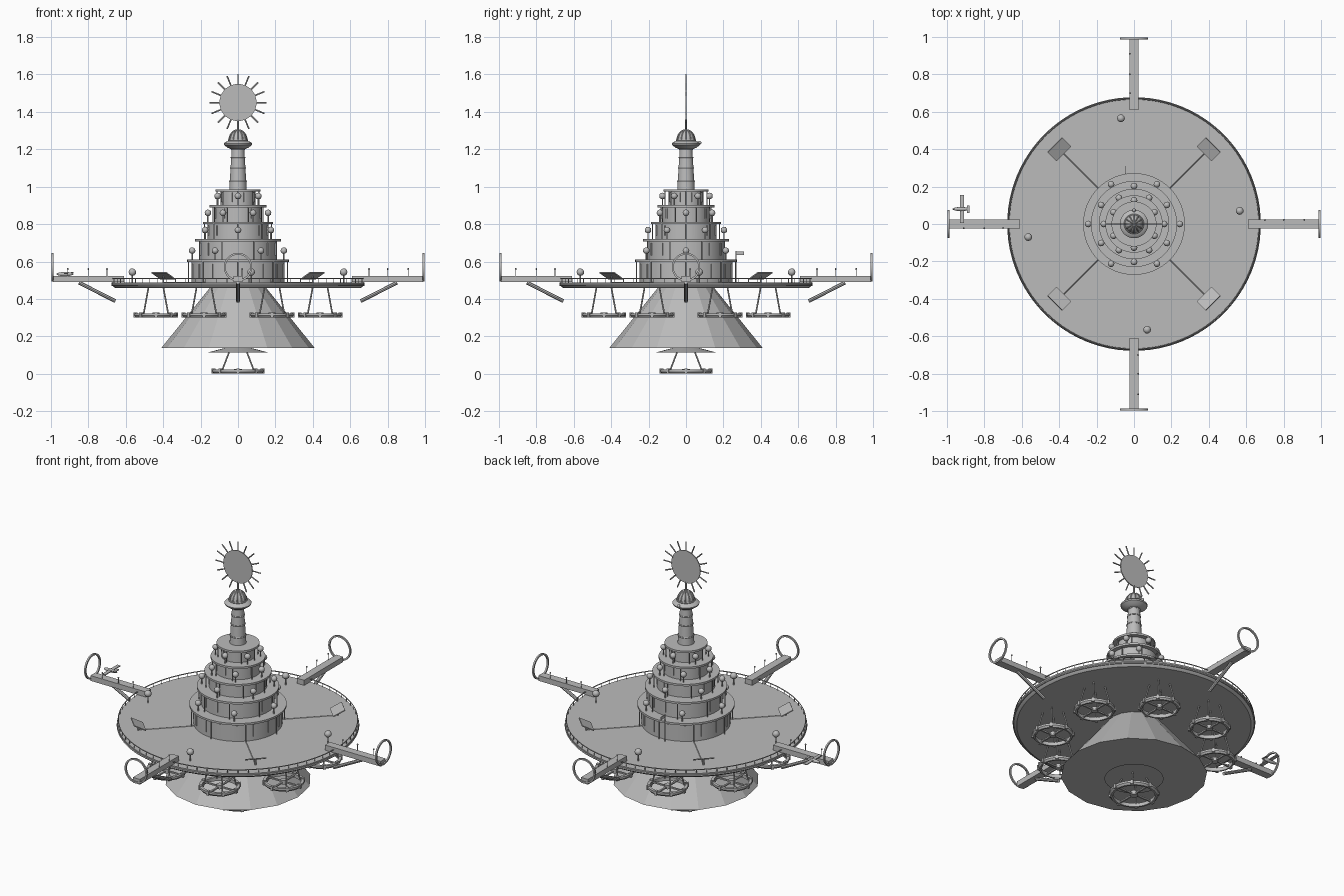
import bpy, bmesh
from math import pi, cos, sin, radians
from mathutils import Matrix, Vector

old = bpy.data.objects.get("Cube")
if old:
    bpy.data.objects.remove(old)

grey = bpy.data.materials.new("plain grey")
grey.use_nodes = True
GREY = (0.5, 0.5, 0.5, 1)
grey.diffuse_color = GREY
grey.node_tree.nodes["Principled BSDF"].inputs["Base Color"].default_value = GREY


def finish(bm, name, smooth=True):
    bmesh.ops.recalc_face_normals(bm, faces=bm.faces)
    mesh = bpy.data.meshes.new(name)
    bm.to_mesh(mesh)
    bm.free()
    mesh.materials.append(grey)
    ob = bpy.data.objects.new(name, mesh)
    bpy.context.collection.objects.link(ob)
    if smooth:
        bpy.ops.object.select_all(action='DESELECT')
        ob.select_set(True)
        bpy.context.view_layer.objects.active = ob
        bpy.ops.object.shade_smooth_by_angle(angle=radians(35))
    return ob


def turn(angle):
    return Matrix.Rotation(angle, 4, 'Z')


def move(x, y, z):
    return Matrix.Translation((x, y, z))


def lathe(bm, profile, n=64, mat=Matrix(), closed=False):
    """Revolve (radius, height) points around z, capping open ends."""
    rings = [[bm.verts.new(mat @ Vector((r * cos(2 * pi * i / n), r * sin(2 * pi * i / n), z)))
              for i in range(n)] for r, z in profile]
    pairs = list(zip(rings, rings[1:]))
    if closed:
        pairs.append((rings[-1], rings[0]))
    else:
        bm.faces.new(rings[0][::-1])
        bm.faces.new(rings[-1])
    for a, b in pairs:
        for i in range(n):
            j = (i + 1) % n
            bm.faces.new((a[i], a[j], b[j], b[i]))


def hoop(bm, radius, tube, z=0, n=64, mat=Matrix(), m=6):
    lathe(bm, [(radius + tube * cos(2 * pi * k / m), z + tube * sin(2 * pi * k / m))
               for k in range(m)], n, mat, closed=True)


def rod(bm, a, b, r, n=6, mat=Matrix()):
    a, b = Vector(a), Vector(b)
    d = b - a
    m = mat @ Matrix.Translation((a + b) / 2) @ d.to_track_quat('Z', 'Y').to_matrix().to_4x4()
    bmesh.ops.create_cone(bm, cap_ends=True, segments=n, radius1=r, radius2=r, depth=d.length, matrix=m)


def box(bm, centre, size, mat=Matrix()):
    bmesh.ops.create_cube(bm, size=1, matrix=mat @ move(*centre) @ Matrix.Diagonal((*size, 1)))


def ball(bm, centre, r, mat=Matrix()):
    bmesh.ops.create_icosphere(bm, subdivisions=2, radius=r, matrix=mat @ move(*centre))


def tree(bm, mat, s=1):
    rod(bm, (0, 0, 0), (0, 0, 0.04 * s), 0.004, mat=mat)
    ball(bm, (0, 0, 0.048 * s), 0.018 * s, mat)


QUARTERS = [turn(k * pi / 2) for k in range(4)]
DECK = 0.488

# Round deck with a pipe around its rim
bm = bmesh.new()
lathe(bm, [(0.655, 0.457), (0.67, 0.468), (0.675, 0.478), (0.675, DECK), (0.665, DECK)], 96)
hoop(bm, 0.672, 0.006, 0.474, 96)
finish(bm, "deck")

# Deck railing
bm = bmesh.new()
hoop(bm, 0.669, 0.003, 0.509, 96)
for k in range(72):
    rod(bm, (0.669, 0, DECK), (0.669, 0, 0.509), 0.002, 4, turn(2 * pi * k / 72))
finish(bm, "deck_railing")

# Faceted hull below the deck and its shallow lower skirt
bm = bmesh.new()
lathe(bm, [(0.41, 0.138), (0.15, 0.46)], 16)
finish(bm, "hull_cone", False)
bm = bmesh.new()
lathe(bm, [(0.165, 0.113), (0.06, 0.14)], 32)
finish(bm, "hull_skirt", False)

# Stepped terraces: body radius, ledge radius, bottom, top
TIERS = [(0.248, 0.272, DECK, 0.61), (0.205, 0.23, 0.61, 0.72), (0.163, 0.188, 0.72, 0.812),
         (0.127, 0.153, 0.812, 0.902), (0.093, 0.12, 0.902, 0.985)]
bm = bmesh.new()
for body, ledge, low, top in TIERS:
    lathe(bm, [(body, low), (body, top - 0.012), (ledge, top - 0.012), (ledge, top), (body, top)])
finish(bm, "terraces")

# Upright window strips on the terrace walls
bm = bmesh.new()
for i, (body, ledge, low, top) in enumerate(TIERS):
    count = 16 - 2 * i
    for k in range(count):
        box(bm, (body, 0, (low + top) / 2), (0.008, 0.012, (top - low) * 0.6),
            turn(2 * pi * (k + 0.5) / count))
finish(bm, "terrace_windows", False)

# Thin posts carrying the ledges
bm = bmesh.new()
for i, (body, ledge, low, top) in enumerate(TIERS):
    for k in range(8):
        rod(bm, (ledge - 0.008, 0, low), (ledge - 0.008, 0, top - 0.01), 0.003, 5,
            turn(pi * (k + 0.5 * (i % 2)) / 4))
finish(bm, "ledge_posts")

# Trees on the ledges and on the deck
bm = bmesh.new()
for i, (body, ledge, low, top) in enumerate(TIERS[:4]):
    for k in range(6):
        tree(bm, turn(pi * (k + 0.5 * (i % 2)) / 3) @ move(ledge - 0.027, 0, top))
for q in QUARTERS:
    tree(bm, q @ move(0.565, 0.07, DECK), 1.15)
finish(bm, "trees")

# Tapered tower with collars
bm = bmesh.new()
lathe(bm, [(0.047, 0.98), (0.033, 1.21)], 24)
for z in (1.03, 1.1, 1.155, 1.2):
    hoop(bm, 0.047 - 0.061 * (z - 0.98), 0.004, z, 24)
finish(bm, "tower")

# Lookout saucer and ribbed dome
bm = bmesh.new()
lathe(bm, [(0.03, 1.198), (0.055, 1.208), (0.074, 1.222), (0.076, 1.23), (0.068, 1.238), (0.05, 1.246)], 32)
ball(bm, (0, 0.073, 1.235), 0.01)
finish(bm, "lookout")
bm = bmesh.new()
arc = [(0.049 * cos(a * pi / 16), 1.245 + 0.06 * sin(a * pi / 16)) for a in range(8)]
lathe(bm, arc, 32)
for k in range(12):
    for (r1, z1), (r2, z2) in zip(arc, arc[1:]):
        rod(bm, (r1, 0, z1), (r2, 0, z2), 0.003, 4, turn(pi * k / 6))
hoop(bm, 0.05, 0.004, 1.248, 32)
finish(bm, "dome")

# Sun disc with rays on a short mast
bm = bmesh.new()
rod(bm, (0, 0, 1.29), (0, 0, 1.36), 0.005)
rod(bm, (0, -0.003, 1.45), (0, 0.003, 1.45), 0.099, 48)
for k in range(16):
    a = pi * k / 8
    d = Vector((sin(a), 0, cos(a)))
    c = Vector((0, 0, 1.45))
    rod(bm, c + d * 0.095, c + d * 0.153, 0.004, 6)
finish(bm, "sun_disc")

# Four docking arms with braces, hoops and lamps
bm, hoops, lamps = bmesh.new(), bmesh.new(), bmesh.new()
for q in QUARTERS:
    box(bm, (0.8, 0, 0.507), (0.38, 0.048, 0.032), q)
    rod(bm, (0.85, 0, 0.487), (0.655, 0, 0.388), 0.01, 8, q)
    upright = q @ move(0.992, 0, 0.57) @ Matrix.Rotation(pi / 2, 4, 'Y')
    lathe(hoops, [(0.066, -0.005), (0.076, -0.005), (0.076, 0.005), (0.066, 0.005)], 40, upright, True)
    for x in (0.7, 0.8, 0.91):
        rod(lamps, (x, 0.022, 0.52), (x, 0.022, 0.558), 0.002, 5, q)
        ball(lamps, (x, 0.022, 0.56), 0.005, q)
finish(bm, "docking_arms")
finish(hoops, "docking_hoops")
finish(lamps, "arm_lamps")

# Tilted collector panels with cables to the tower
bm, cables = bmesh.new(), bmesh.new()
for k in range(4):
    q = turn(pi / 4 + k * pi / 2)
    box(bm, (0, 0, 0), (0.075, 0.11, 0.006), q @ move(0.565, 0, 0.524) @ Matrix.Rotation(radians(-27), 4, 'Y'))
    rod(bm, (0.565, 0, DECK), (0.565, 0, 0.522), 0.005, 6, q)
    rod(cables, (0.25, 0, DECK), (0.56, 0, DECK), 0.002, 4, q)
finish(bm, "collector_panels", False)
finish(cables, "panel_cables")


# Lift rotors: ring, motor pods, spokes, hub and hanging struts
def rotor(bm, mat, s, height, top, foot):
    r = 0.115 * s
    lathe(bm, [(r * 0.85, 0), (r * 0.93, 0), (r, 0.01), (r, 0.022), (r * 0.85, 0.022)], 32, mat, True)
    for k in range(8):
        box(bm, (r * 0.95, 0, 0.014), (0.02, 0.016, 0.026), mat @ turn(pi * k / 4))
    for k in range(2):
        box(bm, (0, 0, 0.012), (r * 1.75, 0.01, 0.008), mat @ turn(pi * k / 2))
    rod(bm, (0, 0, 0.002), (0, 0, 0.026), 0.018 * s, 12, mat)
    for x in (-1, 1):
        for y in (-1, 1):
            rod(bm, (x * foot, y * foot, 0.018), (x * top, y * top, height), 0.0045, 6, mat)


bm = bmesh.new()
for k in range(8):
    a = pi / 8 + k * pi / 4
    rotor(bm, move(0.475 * cos(a), 0.475 * sin(a), 0.3), 1, 0.16, 0.04, 0.066)
finish(bm, "lift_rotors")
bm = bmesh.new()
rotor(bm, move(0, 0, 0), 1.2, 0.122, 0.045, 0.085)
finish(bm, "lower_rotor")

# Small glider beside the right arm
bm = bmesh.new()
at = move(-0.925, 0.08, 0.533)
bmesh.ops.create_uvsphere(bm, u_segments=12, v_segments=8, radius=1,
                          matrix=at @ Matrix.Diagonal((0.046, 0.011, 0.011, 1)))
box(bm, (0.005, 0, 0.003), (0.022, 0.148, 0.005), at)
box(bm, (0.038, 0, 0.008), (0.014, 0.04, 0.004), at)
finish(bm, "glider")

# Flag behind the lowest terrace
bm = bmesh.new()
rod(bm, (-0.045, 0.268, DECK), (-0.045, 0.268, 0.655), 0.003)
box(bm, (-0.045, 0.29, 0.644), (0.003, 0.042, 0.018))
finish(bm, "flag", False)
